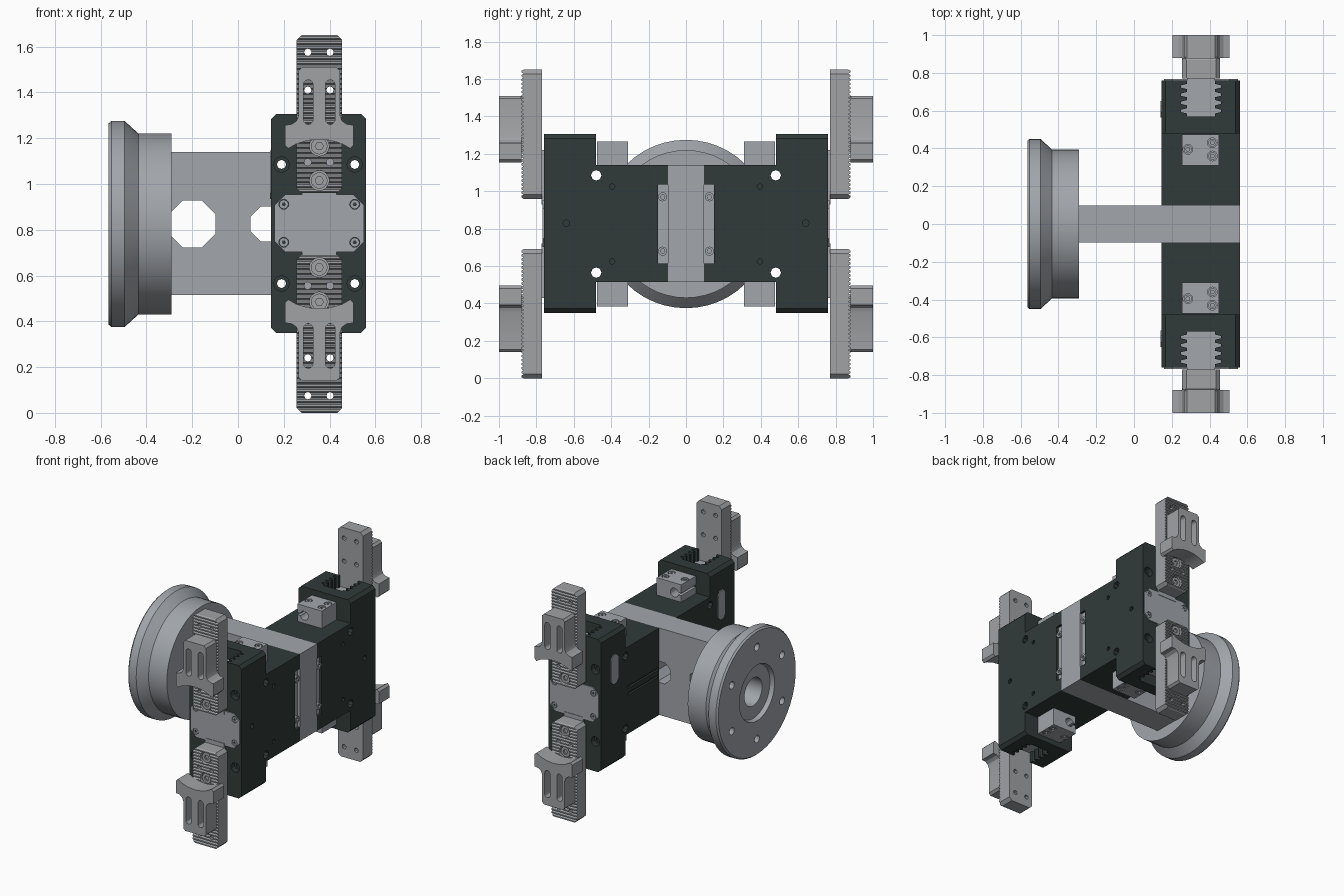
import bpy, bmesh, math
from mathutils import Matrix, Vector

if "Cube" in bpy.data.objects:
    bpy.data.objects.remove(bpy.data.objects["Cube"])

CZ = 0.825      # height of the gripper axis; parts are modelled around it
BX = 0.355      # centre line of the jaws in x


def material(name, rgb):
    m = bpy.data.materials.new(name)
    m.diffuse_color = (*rgb, 1)
    m.use_nodes = True
    m.node_tree.nodes["Principled BSDF"].inputs["Base Color"].default_value = m.diffuse_color
    return m


STEEL = material("light steel", (0.36, 0.38, 0.41))
JAW = material("jaw grey", (0.35, 0.36, 0.375))
DARK = material("dark anodised", (0.030, 0.044, 0.041))


def finish(name, bm, mat):
    bmesh.ops.recalc_face_normals(bm, faces=bm.faces)
    me = bpy.data.meshes.new(name)
    bm.to_mesh(me)
    bm.free()
    ob = bpy.data.objects.new(name, me)
    bpy.context.collection.objects.link(ob)
    ob.location.z = CZ
    if mat:
        me.materials.append(mat)
    return ob


def prism(name, pts, axis, a, b, mat=None):
    """Extrude a 2D outline along an axis from a to b."""
    put = {'x': lambda u, v, w: (w, u, v),
           'y': lambda u, v, w: (u, w, v),
           'z': lambda u, v, w: (u, v, w)}[axis]
    bm = bmesh.new()
    lo = [bm.verts.new(put(u, v, a)) for u, v in pts]
    hi = [bm.verts.new(put(u, v, b)) for u, v in pts]
    n = len(pts)
    bm.faces.new(lo)
    bm.faces.new(hi)
    for i in range(n):
        j = (i + 1) % n
        bm.faces.new((lo[i], lo[j], hi[j], hi[i]))
    return finish(name, bm, mat)


def circle(u, v, r, n=12, turn=0.0):
    return [(u + r * math.cos(turn + 2 * math.pi * i / n),
             v + r * math.sin(turn + 2 * math.pi * i / n)) for i in range(n)]


def rect(u0, u1, v0, v1, c=0.0):
    if not c:
        return [(u0, v0), (u1, v0), (u1, v1), (u0, v1)]
    return [(u0 + c, v0), (u1 - c, v0), (u1, v0 + c), (u1, v1 - c),
            (u1 - c, v1), (u0 + c, v1), (u0, v1 - c), (u0, v0 + c)]


def slot(u, v0, v1, r):
    arc = [math.pi * i / 6 for i in range(7)]
    return ([(u + r * math.cos(t), v1 - r + r * math.sin(t)) for t in arc] +
            [(u - r * math.cos(t), v0 + r - r * math.sin(t)) for t in arc])


def boolean(ob, pts, axis, a, b, op='DIFFERENCE'):
    tool = prism("cutter", pts, axis, a, b)
    m = ob.modifiers.new("cut", 'BOOLEAN')
    m.object, m.operation, m.solver = tool, op, 'EXACT'
    bpy.context.view_layer.update()
    bpy.context.view_layer.objects.active = ob
    with bpy.context.temp_override(object=ob, active_object=ob):
        bpy.ops.object.modifier_apply(modifier=m.name)
    bpy.data.objects.remove(tool, do_unlink=True)


def mirror(ob, y=True, z=False):
    m = ob.modifiers.new("mirror", 'MIRROR')
    m.use_axis = (False, y, z)
    m.use_mirror_merge = False
    return ob


def screw(name, u, v, r, axis, a, b, mat, z=False):
    """Screw head with a hexagonal socket opening at b."""
    s = prism(name, circle(u, v, r, 16), axis, a, b, mat)
    boolean(s, circle(u, v, r * 0.5, 6), axis, b - 0.012, b + 0.01)
    return mirror(s, z=z)


# --- mounting flange, turned around x
bm = bmesh.new()
ring = [(-.29, .1), (-.29, .395), (-.435, .395), (-.495, .45), (-.553, .45), (-.565, .44),
        (-.565, .2), (-.535, .19), (-.535, .1)]
vs = [bm.verts.new((x, r, 0)) for x, r in ring]
es = [bm.edges.new((vs[i], vs[(i + 1) % len(vs)])) for i in range(len(vs))]
bmesh.ops.spin(bm, geom=vs + es, axis=(1, 0, 0), cent=(0, 0, 0),
               angle=2 * math.pi, steps=48, use_duplicate=False)
bmesh.ops.remove_doubles(bm, verts=bm.verts, dist=1e-4)
flange = finish("mounting_flange", bm, STEEL)
for u, v in circle(0, 0, .33, 6, math.pi / 6):
    boolean(flange, circle(u, v, .027), 'x', -.6, -.5)

# --- central plate
plate = prism("central_plate", rect(-.29, .56, -.31, .315), 'y', -.097, .097, STEEL)
boolean(plate, circle(-.2, 0, .11, 8, math.pi / 8), 'y', -.2, .2)
boolean(plate, circle(.13, 0, .082, 8, math.pi / 8), 'y', -.2, .2)
for x in (.19, .51):
    for z in (-.26, .26):
        boolean(plate, circle(x, z, .02, 8), 'y', -.2, .2)


# --- toothed guide outline shared by base jaw and body slot
def comb(y1):
    side = [(.075, .57)]
    for i in range(4):
        y = .585 + i * .043
        side += [(.075, y), (.105, y + .008), (.105, y + .02), (.075, y + .028)]
    side.append((.075, y1))
    return [(BX + w, y) for w, y in side] + [(BX - w, y) for w, y in reversed(side)]


# --- gripper body
body = prism("gripper_body", rect(.145, .56, -.475, .48, .022), 'y', .48, .76, DARK)
boolean(body, rect(.145, .56, -.31, .315), 'y', .097, .52, 'UNION')
for s in (-1, 1):
    boolean(body, comb(.78), 'z', *sorted((s * .1, s * .5)))
    boolean(body, circle(.48, s * .26, .028, 8), 'x', .1, .6)
    boolean(body, circle(.395, s * .2, .015, 8), 'x', .54, .6)
    boolean(body, rect(.1, .46, s * .025 - .008, s * .025 + .008), 'x', .1, .16)
    for x in (.19, .51):
        boolean(body, circle(x, s * .26, .02, 8), 'y', 0, .8)
        boolean(body, circle(x, s * .26, .034, 12), 'y', .72, .8)
boolean(body, circle(.64, .005, .018, 8), 'x', .53, .6)
boolean(body, rect(.09, .15, -.21, .21), 'x', .53, .6)
mirror(body)

# --- side clamp strips and their screws, inspection plates
mirror(prism("clamp_strip", rect(.097, .15, -.21, .21), 'x', .52, .542, STEEL))
screw("clamp_screw", .125, .145, .024, 'x', .54, .559, STEEL, z=True)
mirror(prism("inspection_plate", rect(.565, .65, .11, .32, .025), 'x', .139, .15, STEEL))

# --- cover plate between the jaws
cover = prism("cover_plate", rect(.16, .55, -.122, .128, .045), 'y', .75, .768, STEEL)
for x in (.2, .51):
    for z in (-.08, .086):
        boolean(cover, circle(x, z, .022, 12), 'y', .757, .8)
        screw("cover_screw", x, z, .018, 'y', .75, .766, STEEL)
mirror(cover)

# --- sensor clamp blocks above and below the body
block = prism("sensor_block", rect(.255, .45, .31, .44), 'y', .31, .475, STEEL)
boolean(block, circle(.31, .37, .032, 14), 'y', .2, .6)
boolean(block, rect(.2, .31, .362, .378), 'y', .2, .6)
for x, y in ((.285, .395), (.415, .36), (.415, .43)):
    boolean(block, circle(x, y, .026), 'z', .428, .5)
    screw("block_screw", x, y, .021, 'z', .42, .438, STEEL, z=True)
mirror(block, z=True)

# --- base jaws sliding in the toothed guides
mirror(prism("base_jaw", comb(.772), 'z', .105, .395, STEEL), z=True)

# --- serrated jaw carriers
teeth, z0, z1 = 32, .135, .825
pitch = (z1 - z0) / teeth
saw = [(.77, z0)]
for i in range(teeth):
    z = z0 + i * pitch
    saw += [(.868, z), (.88, z + pitch * .3), (.88, z + pitch * .7)]
saw += [(.868, z1), (.77, z1)]
carrier = prism("jaw_carrier", saw, 'x', .255, .455, JAW)
boolean(carrier, rect(.255, .455, z0, z1, .022), 'y', .7, .95, 'INTERSECT')
for x in (.305, .402):
    for z in (.27, .585, .75):
        boolean(carrier, circle(x, z, .016, 8), 'y', .7, .95)
for z in (.19, .34):
    boolean(carrier, circle(BX, z, .043, 16), 'y', .84, .95)
    screw("carrier_screw", BX, z, .036, 'y', .82, .864, JAW, z=True)
mirror(carrier, z=True)

# --- outer jaws with concave gripping ends and two slots
half = [(0, .37), (.05, .365), (.1, .35), (.135, .33), (.15, .345), (.15, .432),
        (.12, .436), (.1, .45), (.09, .475), (.09, .67), (.075, .685)]
outer = prism("outer_jaw", [(BX + w, z) for w, z in half] +
              [(BX - w, z) for w, z in reversed(half[1:])], 'y', .88, 1.0, JAW)
for s in (-1, 1):
    boolean(outer, slot(BX + s * .048, .435, .63, .021), 'y', .8, 1.1)
mirror(outer, z=True)
# thin seat that joins each outer jaw to its carrier
seat = prism("outer_jaw_seat", rect(BX - .085, BX + .085, .38, .68), 'y', .868, .885, JAW)
for s in (-1, 1):
    boolean(seat, slot(BX + s * .048, .435, .63, .021), 'y', .8, 1.1)
mirror(seat, z=True)

# --- smooth the round surfaces, keep edges sharp
for ob in list(bpy.context.scene.objects):
    bpy.ops.object.select_all(action='DESELECT')
    ob.select_set(True)
    bpy.context.view_layer.objects.active = ob
    bpy.ops.object.shade_smooth_by_angle(angle=math.radians(25))
